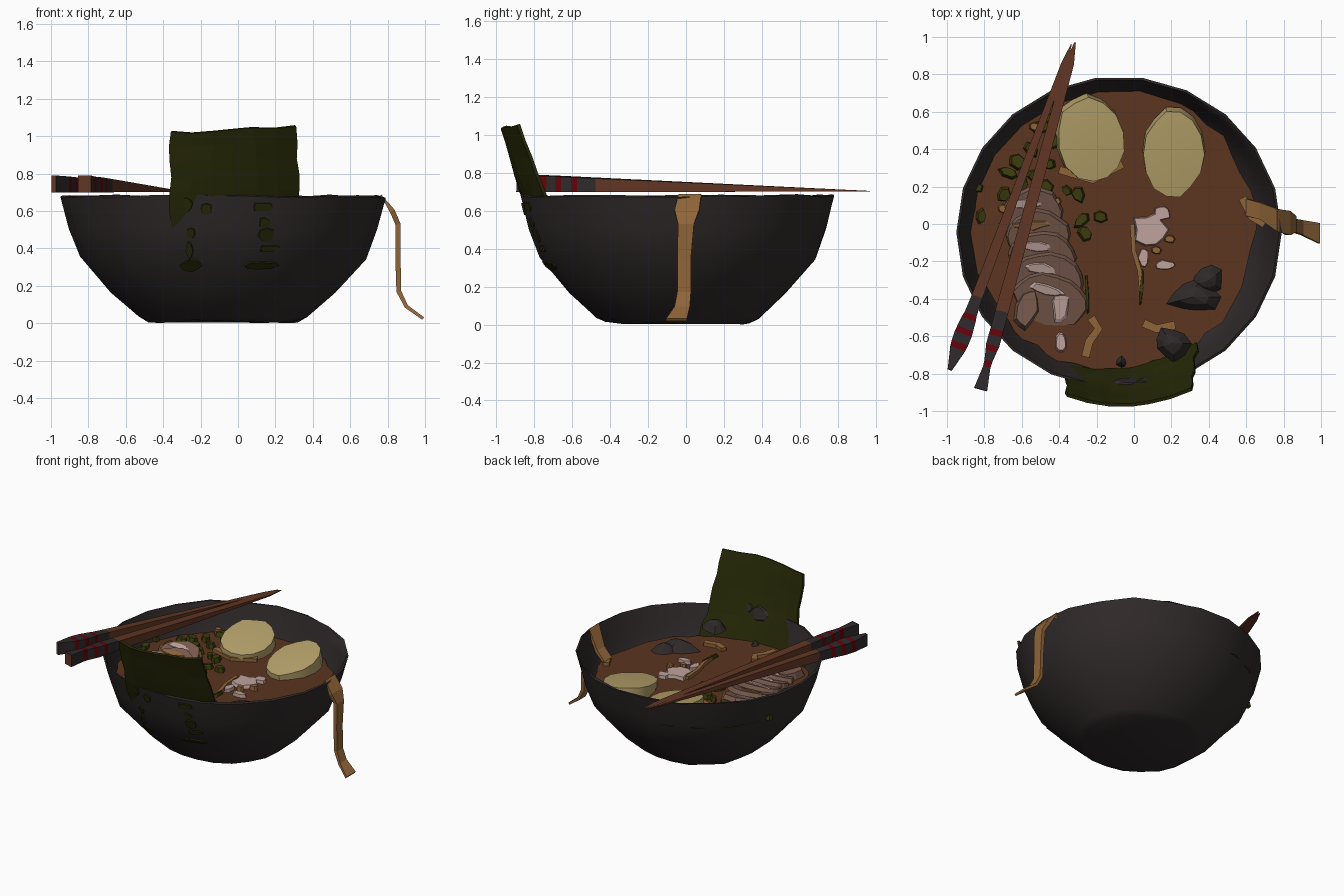
import bpy, bmesh, math, random
from mathutils import Vector, Euler

random.seed(4)
if "Cube" in bpy.data.objects:
    bpy.data.objects.remove(bpy.data.objects["Cube"])


def material(name, *rgb):
    m = bpy.data.materials.new(name)
    m.use_nodes = True
    m.diffuse_color = (*rgb, 1)
    node = m.node_tree.nodes["Principled BSDF"]
    node.inputs["Base Color"].default_value = (*rgb, 1)
    node.inputs["Roughness"].default_value = 0.8
    return m


CLAY = material("charcoal clay", .029, .0225, .023)
BROTH = material("brown broth", .106, .035, .0145)
EGG = material("cream egg", .48, .37, .150)
SEAWEED = material("dark seaweed", .0195, .0215, .002)
NOODLE = material("tan noodle", .28, .130, .040)
PORK = material("dusky pork", .195, .106, .077)
FAT = material("pale pink", .53, .37, .34)
RED = material("deep red", .13, .001, .003)
WOOD = material("reddish wood", .115, .036, .017)
LEEK = material("leek green", .043, .043, .004)

CX, CY, BROTH_Z = -.08, -.045, .475


def finish(name, bm, *mats, smooth=False):
    bmesh.ops.recalc_face_normals(bm, faces=bm.faces[:])
    mesh = bpy.data.meshes.new(name)
    bm.to_mesh(mesh)
    bm.free()
    ob = bpy.data.objects.new(name, mesh)
    bpy.context.collection.objects.link(ob)
    for m in mats:
        mesh.materials.append(m)
    if smooth:
        bpy.ops.object.select_all(action='DESELECT')
        ob.select_set(True)
        bpy.context.view_layer.objects.active = ob
        bpy.ops.object.shade_smooth_by_angle(angle=math.radians(35))
    return ob


def bridge(bm, a, b):
    n = len(a)
    return [bm.faces.new((a[i], a[(i + 1) % n], b[(i + 1) % n], b[i])) for i in range(n)]


def blob(name, x, y, rx, ry, h, mat, z=BROTH_Z, rot=(0, 0, 0), n=10, top=.8, rough=.1, dome=0.0, smooth=False):
    """Irregular oval chunk with a tapered top."""
    bm = bmesh.new()
    turn = Euler([math.radians(a) for a in rot]).to_matrix()
    radii = [1 + random.uniform(-rough, rough) for _ in range(n)]

    def ring(scale, height):
        out = []
        for i, r in enumerate(radii):
            a = math.tau * i / n
            p = Vector((rx * r * scale * math.cos(a), ry * r * scale * math.sin(a), height))
            out.append(bm.verts.new(turn @ p + Vector((x, y, z))))
        return out
    low, high = ring(1, 0), ring(top, h)
    bridge(bm, low, high)
    bm.faces.new(low)
    peak = bm.verts.new(turn @ Vector((0, 0, h + dome)) + Vector((x, y, z)))
    for i in range(n):
        bm.faces.new((high[i], high[(i + 1) % n], peak))
    return finish(name, bm, mat, smooth=smooth)


def sweep(name, pts, wide, high, mats, side=None, pick=None):
    """Rectangular strip along a path; pick gives each segment a material index."""
    bm = bmesh.new()
    pts = [Vector(p) for p in pts]
    rings = []
    for i, p in enumerate(pts):
        t = (pts[min(i + 1, len(pts) - 1)] - pts[max(i - 1, 0)]).normalized()
        s = Vector(side) if side else t.cross(Vector((0, 0, 1))).normalized()
        u = s.cross(t).normalized()
        w, h = wide[i], high[i]
        rings.append([bm.verts.new(p + s * w * a + u * h * b) for a, b in ((-1, -1), (1, -1), (1, 1), (-1, 1))])
    for i in range(len(rings) - 1):
        for f in bridge(bm, rings[i], rings[i + 1]):
            f.material_index = pick[i] if pick else 0
    for cap in (rings[0], rings[-1]):
        bm.faces.new(cap).material_index = len(mats) - 1
    return finish(name, bm, *mats)


# Bowl: one thin lathed shell, outer wall then inner wall
OUTER = [(.40, .01), (.45, .03), (.60, .17), (.765, .35), (.825, .51), (.87, .68)]
INNER = [(.857, .68), (.83, .59), (.798, .49), (.74, .36), (.4, .1)]
SIDES = 22
STEP = math.tau / SIDES
bm = bmesh.new()
loops = []
for r, z in OUTER + INNER:
    loops.append([])
    for i in range(SIDES):
        a = STEP * i
        loops[-1].append(bm.verts.new((CX + r * math.cos(a), CY + r * .96 * math.sin(a), z + random.uniform(-.01, .008))))
for a, b in zip(loops, loops[1:]):
    bridge(bm, a, b)
bm.faces.new(loops[0])
bm.faces.new(loops[-1])
finish("bowl", bm, CLAY, smooth=True)

# Broth with a ragged rim
bm = bmesh.new()
edge = []
for i in range(44):
    a = math.tau * i / 44
    r = random.uniform(.74, .79)
    edge.append(bm.verts.new((CX - .03 + r * math.cos(a), CY + .015 + r * .98 * math.sin(a), BROTH_Z)))
bm.faces.new(edge)
finish("broth", bm, BROTH)

# Egg halves
blob("left_egg", .21, .39, .165, .235, .10, EGG, z=.455, rot=(10, 0, 0), n=14, top=.97, rough=.05, dome=.012, smooth=True)
blob("right_egg", -.24, .46, .18, .235, .105, EGG, z=.46, rot=(9, 4, 14), n=14, top=.97, rough=.06, dome=.012, smooth=True)


# Seaweed sheet leaning over the front rim
def sheet_y(u, z):
    return -.97 + .07 * u * u + .02 * u + (1.04 - z) * (.31 + .07 * u) + max(0, .68 - z) * .10


bm = bmesh.new()
bmesh.ops.create_grid(bm, x_segments=6, y_segments=7, size=1)
for v in bm.verts:
    u, t = v.co.x, (v.co.y + 1) / 2
    z = .46 + t * (.575 + .015 * u)
    x = -.01 - .02 * t + u * (.35 - .02 * t)
    v.co = (x + random.uniform(-.012, .012), sheet_y(u, z), z + random.uniform(-.008, .008))
sheet = finish("seaweed_sheet", bm, SEAWEED)
solid = sheet.modifiers.new("thickness", 'SOLIDIFY')
solid.thickness = .018
solid.offset = 0

# Dark mushroom scraps stuck to the inner face of the sheet
for x, z, w, h in [(-.02, .66, .09, .05), (.06, .69, .04, .04)]:
    blob("dark_scrap", x, sheet_y(x / .34, z) + .009, w, h, .009, CLAY, z=z, rot=(-72, 0, 0), n=8, rough=.25)

# Seaweed flecks lying on the outer front wall
for x, z, w, h in [(-.25, .31, .055, .045), (-.26, .39, .02, .05), (-.25, .48, .025, .03), (-.17, .61, .03, .03),
                   (-.27, .64, .03, .04), (.12, .31, .10, .03), (.17, .40, .06, .02), (.15, .47, .045, .04),
                   (.14, .54, .03, .03), (.13, .62, .055, .03)]:
    for (r0, z0), (r1, z1) in zip(OUTER, OUTER[1:]):
        if z0 <= z < z1:
            r = r0 + (r1 - r0) * (z - z0) / (z1 - z0)
            lean = math.degrees(math.atan2(z1 - z0, r1 - r0))
    a = math.acos((x - CX) / r)
    middle = (math.floor(a / STEP) + .5) * STEP
    r *= math.cos(STEP / 2) / math.cos(a - middle)
    blob("seaweed_fleck", x, CY - .96 * r * math.sin(a), w, h, .008, SEAWEED, z=z,
         rot=(180 - lean, 0, 90 - math.degrees(middle)), n=8, top=.95, rough=.2)

# Chopsticks with banded handles and bare wooden ends
STEPS = [0, .04, .065, .083, .11, .127, .155, .172, .225, .94, 1]
BANDS = [0, 0, 1, 0, 1, 0, 1, 0, 2, 2]
for name, butt, tip, wide in [
        ("outer_chopstick", (-.985, -.78, .745), (-.335, .96, .703),
         [.012, .03, .042, .046, .048, .045, .04, .034, .03, .016, .003]),
        ("inner_chopstick", (-.82, -.885, .745), (-.315, .97, .703),
         [.036, .026, .02, .022, .03, .036, .036, .035, .036, .025, .004])]:
    a, b = Vector(butt), Vector(tip)
    sweep(name, [a.lerp(b, t) for t in STEPS], wide, [.045 - .043 * t for t in STEPS], (CLAY, RED, WOOD), pick=BANDS)

# Noodle hanging over the left rim
sweep("hanging_noodle",
      [(.60, .09, .49), (.68, .07, .55), (.77, .02, .675), (.825, .005, .60), (.855, 0, .53), (.855, -.01, .35),
       (.86, -.01, .17), (.90, -.02, .09), (.99, -.05, .025)],
      [.045, .045, .06, .065, .042, .036, .036, .04, .055], [.01, .012, .014, .014, .014, .014, .013, .01, .008],
      (NOODLE,), side=(0, 1, 0))

# Noodles floating in the broth
for w, pts in [(.012, [(-.01, .0), (.0, -.15), (.03, -.25), (.04, -.36)]),
               (.022, [(-.23, -.50), (-.19, -.56), (-.24, -.63), (-.26, -.71)]),
               (.022, [(.05, -.53), (.12, -.56), (.22, -.54)]),
               (.02, [(-.40, .29), (-.22, .235), (-.06, .32)]),
               (.022, [(-.72, -.02), (-.62, .03), (-.52, 0)]),
               (.022, [(.58, .14), (.63, .04), (.70, .0)])]:
    n = len(pts)
    sweep("loose_noodle", [(x, y, BROTH_Z + .012) for x, y in pts], [w] * n, [.014] * n, (NOODLE,))

# Overlapping pork slices with pale fat streaks
for i in range(5):
    x, y = -.44 - .025 * i, -.40 + .115 * i
    tilt = (16, 0, -14 + 5 * i)
    blob("pork_slice", x, y, .21 - .012 * i, .14, .035, PORK, z=BROTH_Z + .005, rot=tilt, n=16, top=.94, rough=.06)
    blob("fat_streak", x - .04, y + .05, .10, .028, .009, NOODLE if i == 3 else FAT, z=BROTH_Z + .052, rot=tilt, n=9, rough=.25)
blob("dark_pork_edge", -.57, -.45, .06, .13, .05, PORK, rot=(0, 0, -15), rough=.15)
blob("fat_patch", -.39, -.42, .045, .10, .009, FAT, z=BROTH_Z + .036, rot=(8, 0, -10), rough=.2)
blob("fat_patch", -.39, -.63, .035, .055, .02, FAT, rough=.2)
blob("pork_scrap", -.60, .10, .10, .07, .03, PORK, rough=.25)

# Pale fish cake pieces
for x, y, w, h in [(.09, -.03, .095, .09), (.05, -.18, .028, .05), (.17, -.22, .05, .025), (.15, .06, .045, .04)]:
    blob("fish_cake", x, y, w, h, .025, FAT, rough=.25, top=.92)

# Dark mushrooms, one propped against the sheet
for x, y, w, h, up, lift in [(.32, -.39, .13, .09, .05, 0), (.40, -.30, .085, .08, .04, 0),
                             (.20, -.64, .10, .09, .05, .09), (-.07, -.74, .025, .03, .02, 0)]:
    blob("mushroom", x, y, w, h, up, CLAY, z=BROTH_Z + lift, n=9, top=.55, rough=.2, dome=.02)

# Chopped leeks, mostly on the right side of the broth
for x, y in [(-.82, .04), (-.84, .20), (-.67, .27), (-.60, .21), (-.54, .26), (-.47, .20), (-.62, .33), (-.55, .40),
             (-.50, .52), (-.44, .56), (-.36, .18), (-.30, .16), (-.28, .02), (-.26, -.05), (-.18, .04), (-.70, .16),
             (-.58, .12), (-.45, .32), (-.42, .44)]:
    blob("leek_piece", x, y, random.uniform(.03, .055), random.uniform(.025, .04), .035, LEEK,
         rot=(random.uniform(-15, 15), 0, random.uniform(0, 180)), n=6, rough=.2)
for x, y, turn in [(-.25, -.38, 3), (.04, -.34, -4)]:
    blob("leek_sliver", x, y, .010, .11, .03, LEEK, rot=(0, 0, turn), n=6)

# Small tan crumbs
for x, y in [(-.53, .52), (-.70, .08), (-.48, -.06), (-.62, -.25), (.12, -.14), (.19, -.08), (-.50, .12), (-.42, .12)]:
    blob("crumb", x, y, .03, .025, .05 if y > .1 else .035, NOODLE, n=7, rough=.2)
blob("crumb_on_egg", -.28, .38, .03, .03, .014, NOODLE, z=BROTH_Z + .075, rot=(9, 4, 0), n=7, rough=.2)
